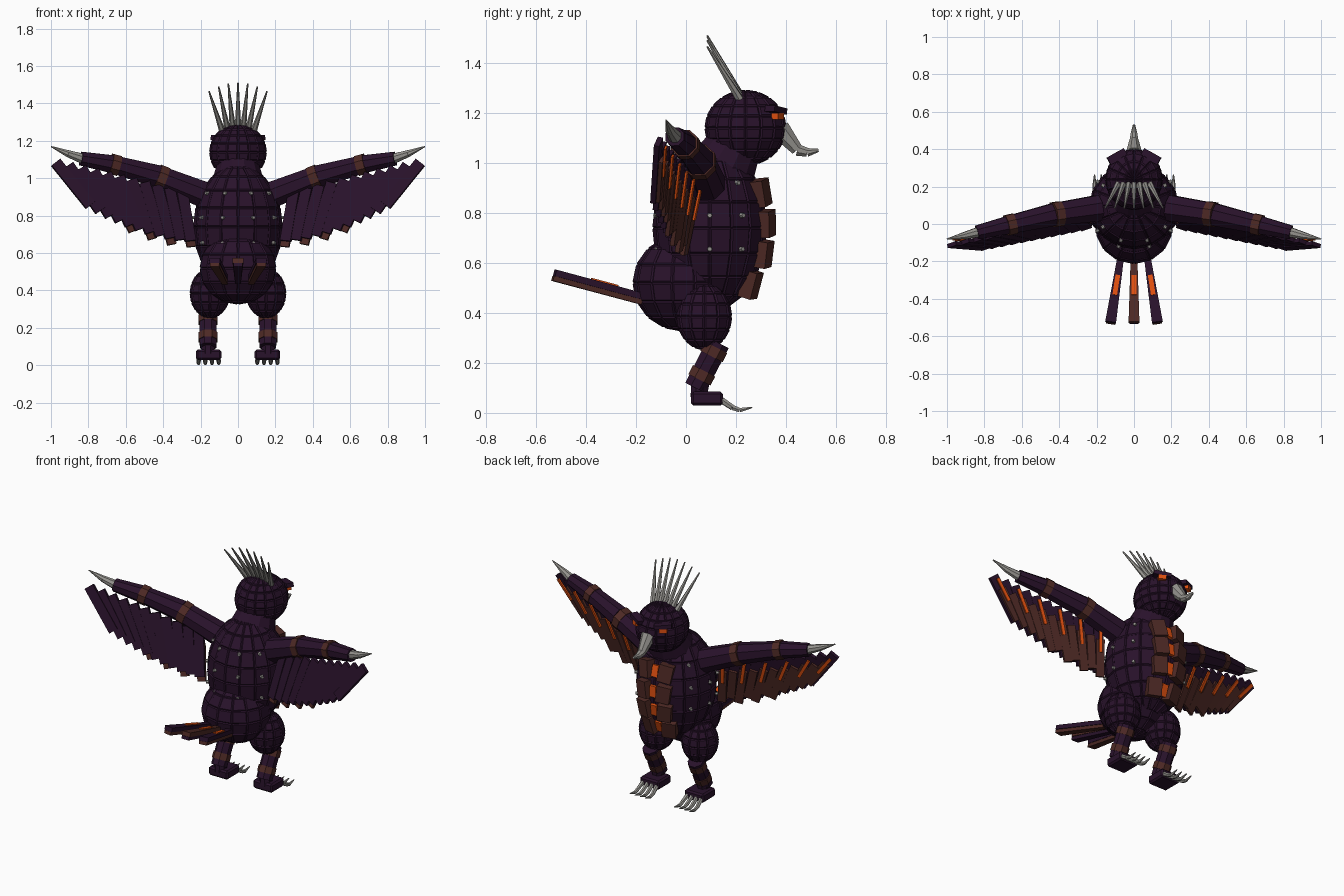
import bpy, bmesh, math
from mathutils import Vector, Matrix

cube = bpy.data.objects.get("Cube")
if cube:
    bpy.data.objects.remove(cube)


def material(name, rgb):
    m = bpy.data.materials.new(name)
    m.use_nodes = True
    m.diffuse_color = (*rgb, 1)
    m.node_tree.nodes["Principled BSDF"].inputs["Base Color"].default_value = (*rgb, 1)
    return m


PLUM = material("dark plum", (0.022, 0.006, 0.024))
LEATHER = material("brown leather", (0.075, 0.022, 0.018))
BONE = material("grey bone", (0.30, 0.29, 0.27))
EMBER = material("ember orange", (0.75, 0.08, 0.005))


def finish(name, bm, mat):
    bmesh.ops.recalc_face_normals(bm, faces=bm.faces)
    mesh = bpy.data.meshes.new(name)
    bm.to_mesh(mesh)
    bm.free()
    mesh.materials.append(mat)
    ob = bpy.data.objects.new(name, mesh)
    bpy.context.collection.objects.link(ob)
    return ob


def frame(a, b, ref):
    """Matrix at the middle of a-b: local z along it, local y close to ref."""
    z = (b - a).normalized()
    x = Vector(ref).cross(z).normalized()
    y = z.cross(x)
    return Matrix.Translation((a + b) / 2) @ Matrix((x, y, z)).transposed().to_4x4()


def panelled_ball(name, centre, radii, segs, rings):
    """Faceted ball with raised panels."""
    bm = bmesh.new()
    bmesh.ops.create_uvsphere(bm, u_segments=segs, v_segments=rings, radius=1)
    bmesh.ops.transform(bm, verts=bm.verts, matrix=Matrix.Diagonal((*radii, 1)))
    bmesh.ops.inset_individual(bm, faces=bm.faces[:], thickness=0.008, depth=0.006)
    bmesh.ops.translate(bm, verts=bm.verts, vec=centre)
    return finish(name, bm, PLUM)


def limb(name, pts, radii, mat, sides=8, ref=(0, 1, 0)):
    """Tapered rod through the points."""
    bm = bmesh.new()
    pts = [Vector(p) for p in pts]
    turn = Matrix.Rotation(math.pi / sides, 4, "Z")
    for a, b, r1, r2 in zip(pts, pts[1:], radii, radii[1:]):
        bmesh.ops.create_cone(bm, cap_ends=True, segments=sides, radius1=r1, radius2=r2,
                              depth=(b - a).length, matrix=frame(a, b, ref) @ turn)
    return finish(name, bm, mat)


def slab(name, a, b, width, thick, mat, ref=(0, 1, 0), taper=1.0):
    """Box from a to b; thickness faces ref, the start is narrowed by taper."""
    a, b = Vector(a), Vector(b)
    bm = bmesh.new()
    bmesh.ops.create_cube(bm, size=1)
    for v in bm.verts:
        v.co.x *= width * (taper if v.co.z < 0 else 1)
        v.co.y *= thick
        v.co.z *= (b - a).length
    bmesh.ops.transform(bm, verts=bm.verts, matrix=frame(a, b, ref))
    return finish(name, bm, mat)


def mix(a, b, t):
    return Vector(a).lerp(Vector(b), t)


# Trunk, rump and head
BODY, BODY_R = Vector((0, 0.095, 0.74)), Vector((0.235, 0.225, 0.33))
panelled_ball("body", BODY, BODY_R, 16, 10)
panelled_ball("rump", (0, -0.01, 0.52), (0.205, 0.2, 0.19), 14, 8)
panelled_ball("head", (0, 0.238, 1.14), (0.15, 0.16, 0.147), 16, 10)
limb("neck", [(0, 0.13, 0.95), (0, 0.2, 1.08)], [0.15, 0.11], PLUM, 12)

# Hooked beak
limb("beak", [(0, 0.375, 1.135), (0, 0.445, 1.052), (0, 0.485, 1.042), (0, 0.53, 1.05)],
     [0.045, 0.026, 0.019, 0.007], BONE, 8, (1, 0, 0))

# Fan of crest spikes
for i in range(7):
    f = (i - 3) / 3
    limb(f"crest_spike_{i + 1}",
         [(0.085 * f, 0.215, 1.275 - 0.02 * f * f), (0.155 * f, 0.085, 1.51 - 0.045 * f * f)],
         [0.017, 0.004], BONE, 6)

# Chest armour: paired leather plates with glowing strips between
for i in range(4):
    z = 0.88 - i * 0.122
    h = (z - BODY.z) / BODY_R.z
    y = BODY.y + BODY_R.y * math.sqrt(1 - h * h)
    lean = 0.02 * h
    for s in (-1, 1):
        slab(f"chest_plate_{i + 1}_{'left' if s > 0 else 'right'}",
             (s * 0.06, y - 0.0 + lean, z - 0.052), (s * 0.075, y - 0.0 - lean, z + 0.052),
             0.085, 0.055, LEATHER, (s * 0.35, 1, 0))
    slab(f"chest_glow_{i + 1}", (0, y + 0.008 + lean, z - 0.035),
         (0, y + 0.008 - lean, z + 0.035), 0.042, 0.02, EMBER)

# Tail feathers with glowing strips
for i, s in enumerate((-1, 0, 1)):
    a, b = Vector((s * 0.07, -0.17, 0.465)), Vector((s * 0.125, -0.525, 0.56))
    slab(f"tail_feather_{i + 1}", a, b, 0.058, 0.026, PLUM if s else LEATHER, (0, 0, 1), 0.6)
    off = Vector((0, -0.008, -0.022))
    slab(f"tail_underlay_{i + 1}", a + off, b + off, 0.05, 0.02, LEATHER if s else PLUM,
         (0, 0, 1), 0.6)
    up = Vector((0, 0.004, 0.014))
    slab(f"tail_glow_{i + 1}", mix(a, b, 0.3) + up, mix(a, b, 0.6) + up, 0.025, 0.008,
         EMBER, (0, 0, 1))

for s, side in ((1, "left"), (-1, "right")):
    # Eyes under heavy brows
    slab(f"eye_{side}", (s * 0.075, 0.378, 1.187), (s * 0.115, 0.355, 1.187),
         0.026, 0.03, EMBER, (s * 0.6, 1, 0))
    slab(f"brow_{side}", (s * 0.045, 0.385, 1.205), (s * 0.135, 0.335, 1.218),
         0.025, 0.045, PLUM, (s * 0.6, 1, 0))

    # Body studs
    for row, z in enumerate((0.92, 0.79, 0.655)):
        h = (z - BODY.z) / BODY_R.z
        k = math.sqrt(1 - h * h)
        for col in range(4):
            ang = math.radians(20 + 35 * col)
            d = Vector((s * math.sin(ang), -math.cos(ang), 0))
            p = Vector((BODY_R.x * k * d.x, BODY.y + BODY_R.y * k * d.y, z))
            limb(f"stud_{side}_{row + 1}_{col + 1}", [p - d * 0.015, p + d * 0.015],
                 [0.013, 0.009], BONE, 6, (0, 0, 1))

    # Legs with straps
    panelled_ball(f"thigh_{side}", (s * 0.15, 0.073, 0.385), (0.105, 0.108, 0.13), 12, 8)
    top, low = (s * 0.16, 0.13, 0.28), (s * 0.16, 0.037, 0.1)
    limb(f"shin_{side}", [top, low], [0.05, 0.048], PLUM)
    for n, t in enumerate((0.2, 0.72)):
        limb(f"shin_strap_{side}_{n + 1}", [mix(top, low, t - 0.1), mix(top, low, t + 0.1)],
             [0.054, 0.054], LEATHER)
    foot = slab(f"foot_{side}", (s * 0.157, 0.02, 0.057), (s * 0.157, 0.148, 0.057),
                0.135, 0.056, PLUM, (0, 0, 1))
    bev = foot.modifiers.new("soft_edges", "BEVEL")
    bev.width, bev.segments = 0.01, 1
    limb(f"ankle_{side}", [(s * 0.16, 0.05, 0.06), (s * 0.16, 0.06, 0.14)], [0.035, 0.04], PLUM)
    for c in range(4):
        off = (c - 1.5)
        x, x2 = s * 0.157 + off * 0.032, s * 0.157 + off * 0.036
        limb(f"toe_claw_{side}_{c + 1}",
             [(x, 0.14, 0.052), (x2, 0.185, 0.022), (x2, 0.215, 0.011), (x2, 0.265, 0.022)],
             [0.014, 0.012, 0.01, 0.003], BONE, 6)

    # Wing arm with straps and end claw
    arm = [Vector(p) for p in ((s * 0.19, 0.085, 0.915), (s * 0.43, 0.05, 1.01),
                               (s * 0.67, -0.005, 1.075), (s * 0.84, -0.045, 1.105))]
    limb(f"wing_arm_{side}", arm, [0.075, 0.065, 0.052, 0.04], PLUM)
    limb(f"wing_claw_{side}", [mix(arm[2], arm[3], 0.9), (s * 0.91, -0.063, 1.132),
                               (s, -0.08, 1.17)], [0.03, 0.02, 0.003], BONE)
    for n, (t, r) in enumerate(((0.92, 0.071), (0.96, 0.059))):
        a, b = arm[n], arm[n + 1]
        limb(f"wing_strap_{side}_{n + 1}", [mix(a, b, t - 0.09), mix(a, b, t + 0.09)],
             [r, r], LEATHER)

    # Layered wing feathers, each leaning in towards the body
    for i in range(11):
        t = i / 10
        root = Vector((s * (0.30 + 0.675 * t), 0.035 - 0.145 * t, 0.93 + 0.155 * t))
        low_z = 0.665 + 0.19 * t ** 1.6
        tip = Vector((s * (0.255 + 0.535 * t), -0.02 - 0.105 * t, low_z))
        ref = (s * 0.35, 1, 0)
        slab(f"feather_{side}_{i + 1}", root, tip, 0.06, 0.022, PLUM, ref)
        drop = (tip - root) * (0.12 if i % 2 == 0 and i < 7 else 0.0)
        fwd = Vector((0, 0.018, 0))
        slab(f"feather_lining_{side}_{i + 1}", mix(root, tip, 0.3) + fwd, tip + drop + fwd,
             0.05, 0.018, LEATHER, ref)
        if i % 2 == 0:
            up = Vector((s * 0.006, 0.03, 0))
            slab(f"feather_glow_{side}_{i + 1}", mix(root, tip, 0.1) + up,
                 mix(root, tip, 0.6) + up, 0.02, 0.009, EMBER, ref)
